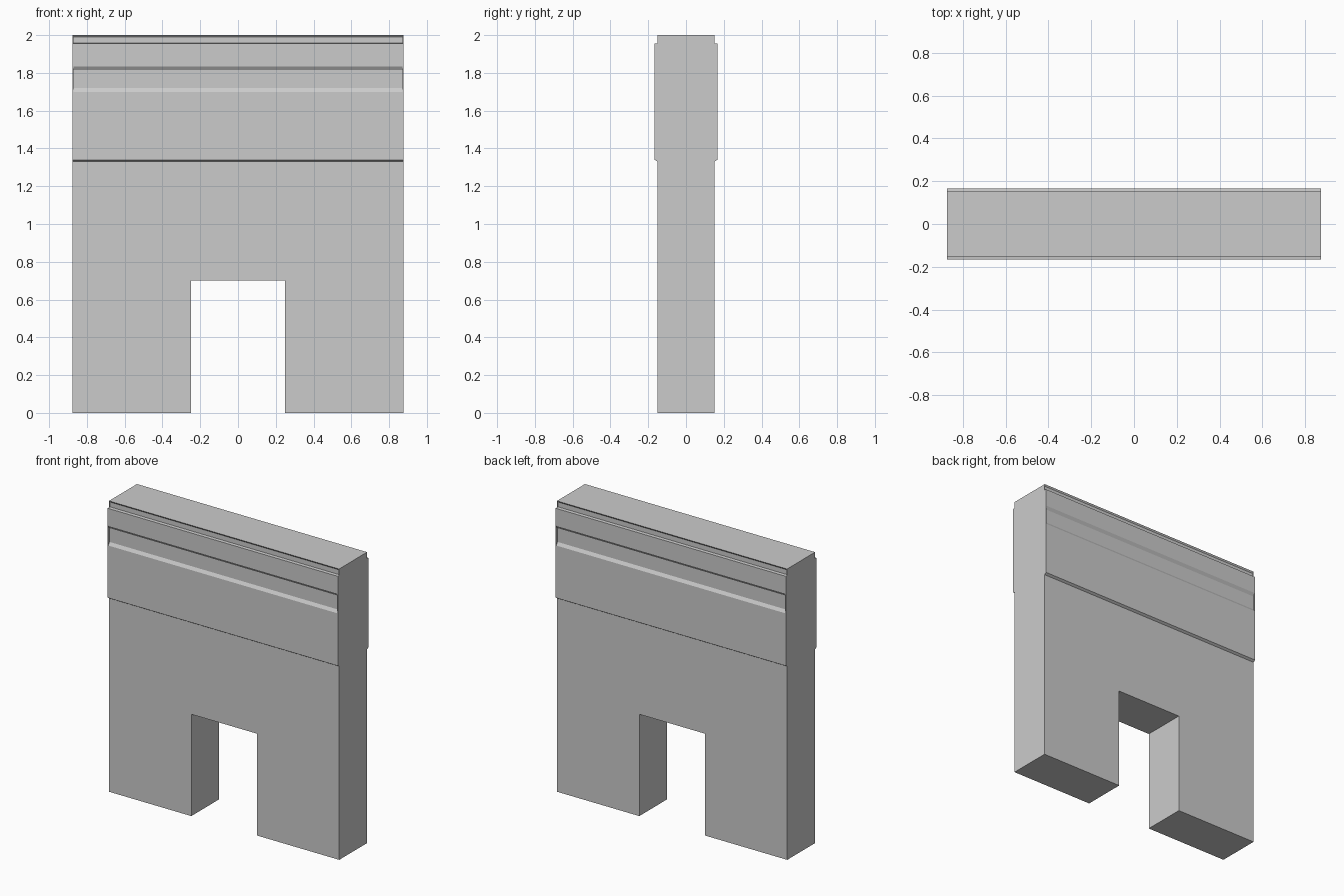
import bpy, bmesh

if "Cube" in bpy.data.objects:
    bpy.data.objects.remove(bpy.data.objects["Cube"])

HALF, CAP = 0.875, 0.871

# Half cross-section (y, z): the end version is flush, the inner one has grooves
BASE = [(0.15, 0), (0.15, 1.33), (0.166, 1.34)]
END = BASE + [(0.166, 1.70), (0.166, 1.72), (0.166, 1.815), (0.166, 1.835),
              (0.166, 1.955), (0.152, 1.957), (0.152, 1.99), (0.152, 2.0)]
INNER = BASE + [(0.166, 1.70), (0.153, 1.72), (0.153, 1.815), (0.166, 1.835),
                (0.166, 1.955), (0.144, 1.957), (0.144, 1.99), (0.152, 2.0)]


def full(half):
    return half + [(-y, z) for y, z in reversed(half)]


def loft(name, sections):
    bm = bmesh.new()
    rings = [[bm.verts.new((x, y, z)) for y, z in prof] for x, prof in sections]
    n = len(rings[0])
    for a, b in zip(rings, rings[1:]):
        for i in range(n):
            j = (i + 1) % n
            bm.faces.new((a[i], a[j], b[j], b[i]))
    bm.faces.new(rings[0])
    bm.faces.new(rings[-1])
    bmesh.ops.remove_doubles(bm, verts=bm.verts, dist=1e-5)
    bmesh.ops.recalc_face_normals(bm, faces=bm.faces)
    me = bpy.data.meshes.new(name)
    bm.to_mesh(me)
    bm.free()
    ob = bpy.data.objects.new(name, me)
    bpy.context.collection.objects.link(ob)
    return ob


# Wall slab with a thicker grooved upper band, closed at both ends
e, i = full(END), full(INNER)
wall = loft("wall", [(-HALF, e), (-CAP, e), (-CAP, i), (CAP, i), (CAP, e), (HALF, e)])

# Doorway opening through the lower middle
box = [(-0.4, -0.2), (0.4, -0.2), (0.4, 0.7), (-0.4, 0.7)]
cutter = loft("doorway_cutter", [(-0.25, box), (0.25, box)])
cutter.hide_render = True
mod = wall.modifiers.new("doorway", 'BOOLEAN')
mod.operation = 'DIFFERENCE'
mod.solver = 'EXACT'
mod.object = cutter
bpy.context.view_layer.objects.active = wall
bpy.ops.object.modifier_apply(modifier=mod.name)
bpy.data.objects.remove(cutter)
